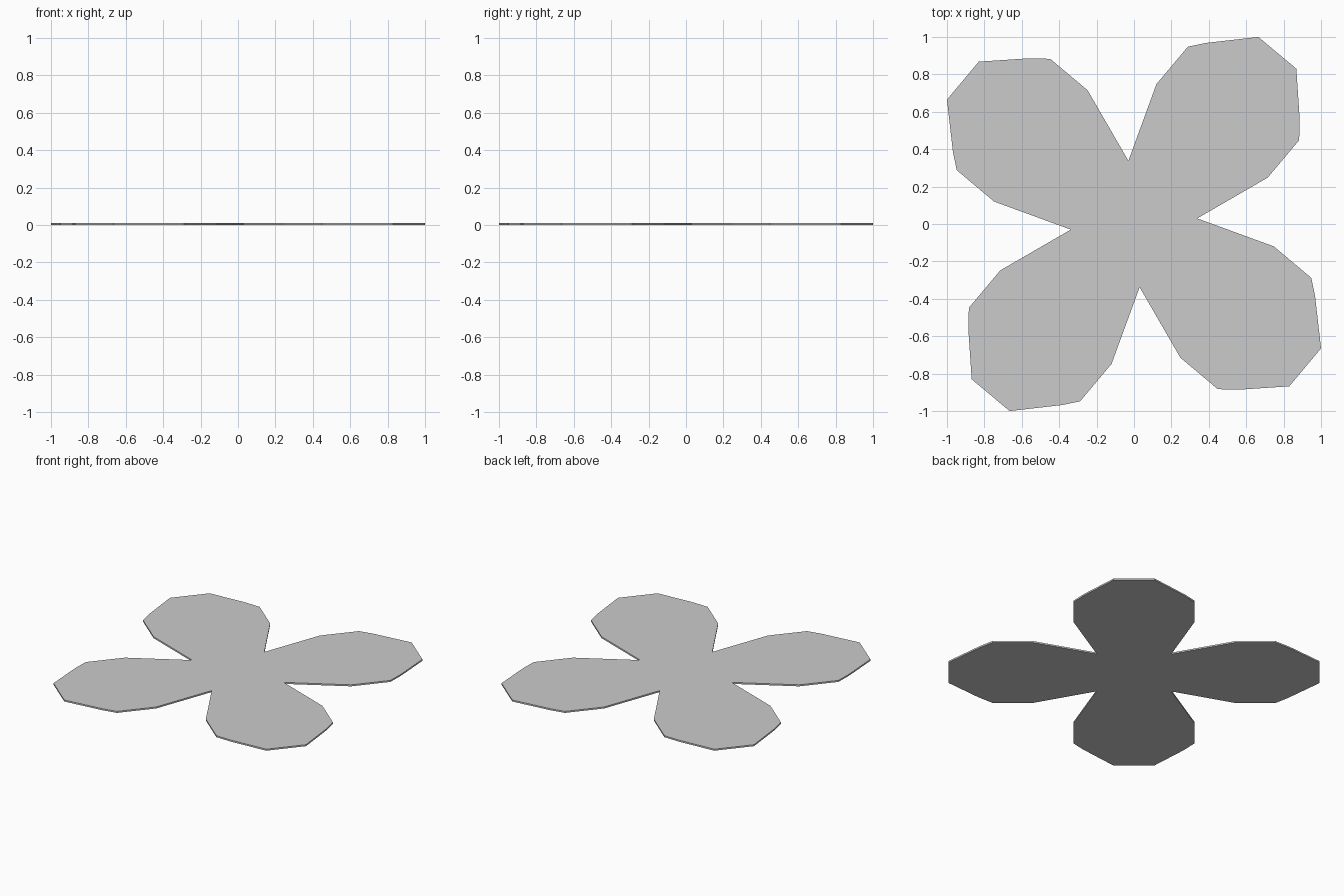
import bpy, bmesh
from mathutils import Matrix, Vector

if "Cube" in bpy.data.objects:
    bpy.data.objects.remove(bpy.data.objects["Cube"])

THICKNESS = 0.011

# outline of one petal, starting at the notch on its right side
petal = [(0.338, 0.03), (0.715, 0.248), (0.883, 0.448), (0.886, 0.56),
         (0.868, 0.83), (0.665, 1.0), (0.385, 0.968), (0.288, 0.948),
         (0.12, 0.748)]

bm = bmesh.new()

# four petals, each a quarter turn from the last, joined in one outline
verts = []
for quarter in range(4):
    turn = Matrix.Rotation(quarter * 1.5707963, 3, 'Z')
    verts += [bm.verts.new(turn @ Vector((x, y, 0))) for x, y in petal]
base = bm.faces.new(verts)

# give the flat flower a thin edge
top = bmesh.ops.extrude_face_region(bm, geom=[base], use_keep_orig=True)
bmesh.ops.translate(bm, vec=(0, 0, THICKNESS),
                    verts=[g for g in top["geom"] if isinstance(g, bmesh.types.BMVert)])
bmesh.ops.recalc_face_normals(bm, faces=bm.faces)

mesh = bpy.data.meshes.new("flat_flower")
bm.to_mesh(mesh)
bm.free()
flower = bpy.data.objects.new("flat_flower", mesh)
bpy.context.collection.objects.link(flower)
